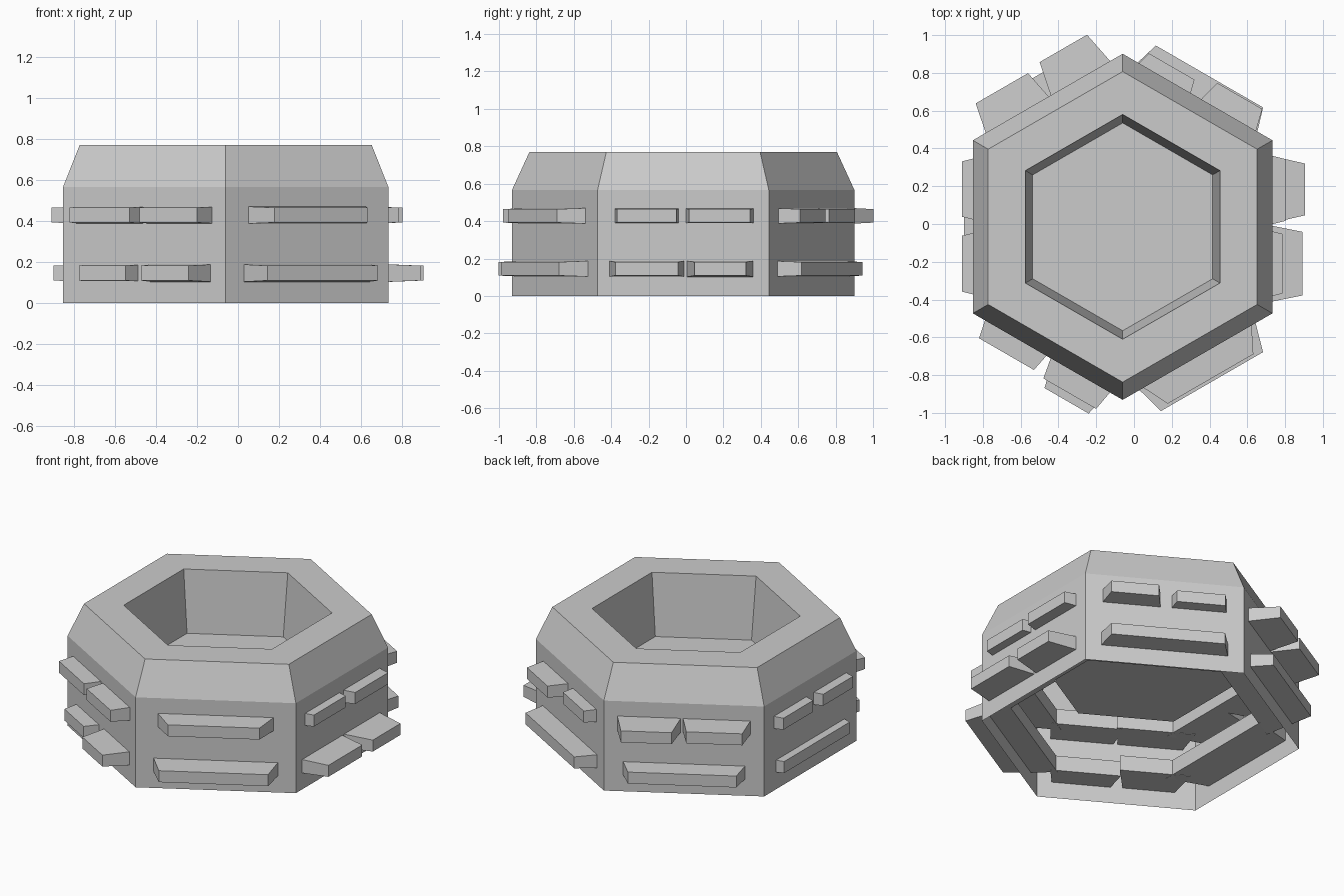
import bpy, bmesh
from math import radians, sin, cos
from mathutils import Matrix, Vector

cube = bpy.data.objects.get("Cube")
if cube:
    bpy.data.objects.remove(cube, do_unlink=True)

CENTRE = Vector((-0.06, -0.015, 0))
APOTHEM = 0.795
BRICK_DEPTH = 0.3
ROWS = {"lower": 0.145, "upper": 0.428}

stone = bpy.data.materials.new("stone_grey")
stone.use_nodes = True
grey = (0.6, 0.6, 0.6, 1)
stone.diffuse_color = grey
stone.node_tree.nodes["Principled BSDF"].inputs["Base Color"].default_value = grey


def add_object(name, bm):
    mesh = bpy.data.meshes.new(name)
    bm.to_mesh(mesh)
    bm.free()
    mesh.materials.append(stone)
    obj = bpy.data.objects.new(name, mesh)
    bpy.context.collection.objects.link(obj)
    return obj


# Hexagonal shell: wall, chamfer, rim and bowl, open underneath
def build_shell():
    profile = [(0.916, 0), (0.916, 0.565), (0.822, 0.77), (0.595, 0.77), (0.55, 0.385)]
    bm = bmesh.new()
    rings = []
    for radius, z in profile:
        rings.append([bm.verts.new(CENTRE + Vector((radius * cos(a), radius * sin(a), z)))
                      for a in (radians(30 + 60 * k) for k in range(6))])
    for low, high in zip(rings, rings[1:]):
        for k in range(6):
            n = (k + 1) % 6
            bm.faces.new((low[k], low[n], high[n], high[k]))
    bm.faces.new(rings[-1])
    add_object("hexagonal_body", bm)


# Tapered brick set through a wall; half_length is that of its outer face
def build_brick(name, angle, z, along, half_length, reach, slope):
    bm = bmesh.new()
    bmesh.ops.create_cube(bm, size=2)
    for v in bm.verts:
        outer = v.co.x > 0
        v.co.x = APOTHEM + reach - (0 if outer else BRICK_DEPTH)
        v.co.y = along + v.co.y * (half_length + (0 if outer else slope * BRICK_DEPTH))
        v.co.z = z + v.co.z * (0.036 if outer else 0.048)
    bm.transform(Matrix.Translation(CENTRE) @ Matrix.Rotation(radians(angle), 4, "Z"))
    add_object(name, bm)


# Bricks per wall: row, offset along wall, half length, reach, side slope
WALLS = {
    ("left", 0): [("upper", -0.195, 0.158, 0.05, 0.25), ("upper", 0.195, 0.163, 0.068, 0.25),
                  ("lower", -0.195, 0.168, 0.158, 0.2), ("lower", 0.198, 0.137, 0.17, 0.23)],
    ("back_left", 60): [("upper", -0.19, 0.138, 0.115, 0.25), ("upper", 0.2, 0.14, 0.07, 0.25),
                        ("lower", 0, 0.328, 0.124, 0.3)],
    ("back_right", 120): [("upper", -0.2, 0.145, 0.18, 0.2), ("upper", 0.187, 0.16, 0.16, 0.2),
                          ("lower", 0, 0.31, 0.125, 0.3)],
    ("right", 180): [("upper", -0.2, 0.147, 0.055, 0.25), ("upper", 0.195, 0.148, 0.055, 0.25),
                     ("lower", 0, 0.325, 0.045, 0.3)],
    ("front_right", 240): [("upper", -0.196, 0.168, 0.096, 0.2), ("upper", 0.199, 0.161, 0.11, 0.18),
                           ("lower", -0.188, 0.13, 0.084, 0.25), ("lower", 0.203, 0.135, 0.151, 0.23)],
    ("front_left", 300): [("upper", 0, 0.262, 0.135, 0.5), ("lower", 0, 0.312, 0.151, 0.28)],
}

build_shell()
for (side, angle), bricks in WALLS.items():
    for i, (row, along, half, reach, slope) in enumerate(bricks, 1):
        build_brick(f"{side}_{row}_brick_{i}", angle, ROWS[row], along, half, reach, slope)
